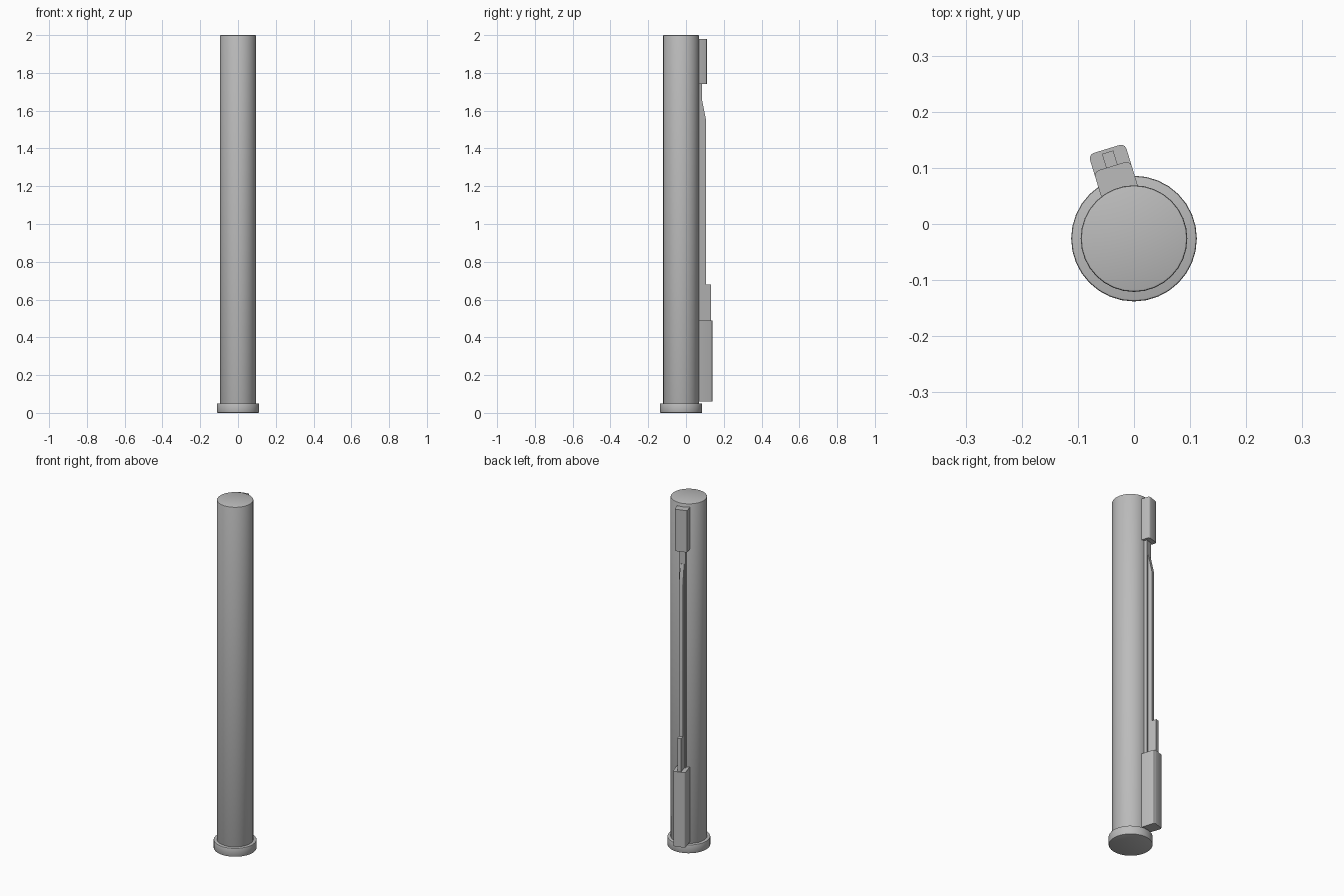
import bpy, bmesh, math
from mathutils import Matrix

cube = bpy.data.objects.get("Cube")
if cube:
    bpy.data.objects.remove(cube, do_unlink=True)

GREY = (0.5, 0.5, 0.5, 1)
mat = bpy.data.materials.new("plain grey")
mat.use_nodes = True
mat.diffuse_color = GREY
mat.node_tree.nodes["Principled BSDF"].inputs["Base Color"].default_value = GREY

AXIS = Matrix.Translation((0, -0.026, 0))
# fittings point outward along local +y, turned round the pole axis
FITTING = AXIS @ Matrix.Rotation(math.radians(17), 4, "Z")


def finish(name, bm, frame):
    bmesh.ops.recalc_face_normals(bm, faces=bm.faces)
    bm.transform(frame)
    mesh = bpy.data.meshes.new(name)
    bm.to_mesh(mesh)
    bm.free()
    mesh.materials.append(mat)
    obj = bpy.data.objects.new(name, mesh)
    bpy.context.collection.objects.link(obj)
    bpy.ops.object.select_all(action="DESELECT")
    obj.select_set(True)
    bpy.context.view_layer.objects.active = obj
    bpy.ops.object.shade_smooth_by_angle(angle=math.radians(30))


def disc(name, radius, z0, z1, bevel):
    bm = bmesh.new()
    bmesh.ops.create_cone(bm, cap_ends=True, segments=32, radius1=radius, radius2=radius,
                          depth=z1 - z0, matrix=Matrix.Translation((0, 0, (z0 + z1) / 2)))
    rims = [e for e in bm.edges if abs(e.verts[0].co.z - e.verts[1].co.z) < 1e-4]
    bmesh.ops.bevel(bm, geom=rims, offset=bevel, segments=2, profile=0.5, affect="EDGES")
    finish(name, bm, AXIS)


def side_profile(name, width, points, bevel=0):
    """Extrude a (distance, height) outline sideways and round its outer upright edges."""
    bm = bmesh.new()
    face = bm.faces.new([bm.verts.new((-width / 2, r, z)) for r, z in points])
    new = bmesh.ops.extrude_face_region(bm, geom=[face])["geom"]
    bmesh.ops.translate(bm, vec=(width, 0, 0),
                        verts=[v for v in new if isinstance(v, bmesh.types.BMVert)])
    if bevel:
        outer = max(r for r, z in points)
        edges = [e for e in bm.edges
                 if all(abs(v.co.y - outer) < 1e-4 for v in e.verts)
                 and abs(e.verts[0].co.x - e.verts[1].co.x) < 1e-4]
        bmesh.ops.bevel(bm, geom=edges, offset=bevel, segments=3, profile=0.5, affect="EDGES")
    finish(name, bm, FITTING)


def block(name, width, r0, r1, z0, z1, bevel=0):
    side_profile(name, width, [(r0, z0), (r1, z0), (r1, z1), (r0, z1)], bevel)


# Round pole and its wider foot
disc("pole", 0.095, 0.02, 2.0, 0.004)
disc("foot_ring", 0.112, 0.0, 0.05, 0.004)

# Upper and lower housings
block("upper_housing", 0.068, 0.08, 0.135, 1.74, 1.98, 0.01)
block("lower_housing", 0.068, 0.08, 0.167, 0.06, 0.49, 0.01)

# Rail against the pole, with the tapered bar on it
block("back_rail", 0.036, 0.085, 0.11, 0.45, 1.76)
side_profile("tapered_bar", 0.021,
             [(0.1, 0.45), (0.135, 0.45), (0.135, 1.55), (0.112, 1.66), (0.1, 1.66)])

# Short tab rising from the lower housing
block("lower_tab", 0.021, 0.13, 0.161, 0.45, 0.68)
